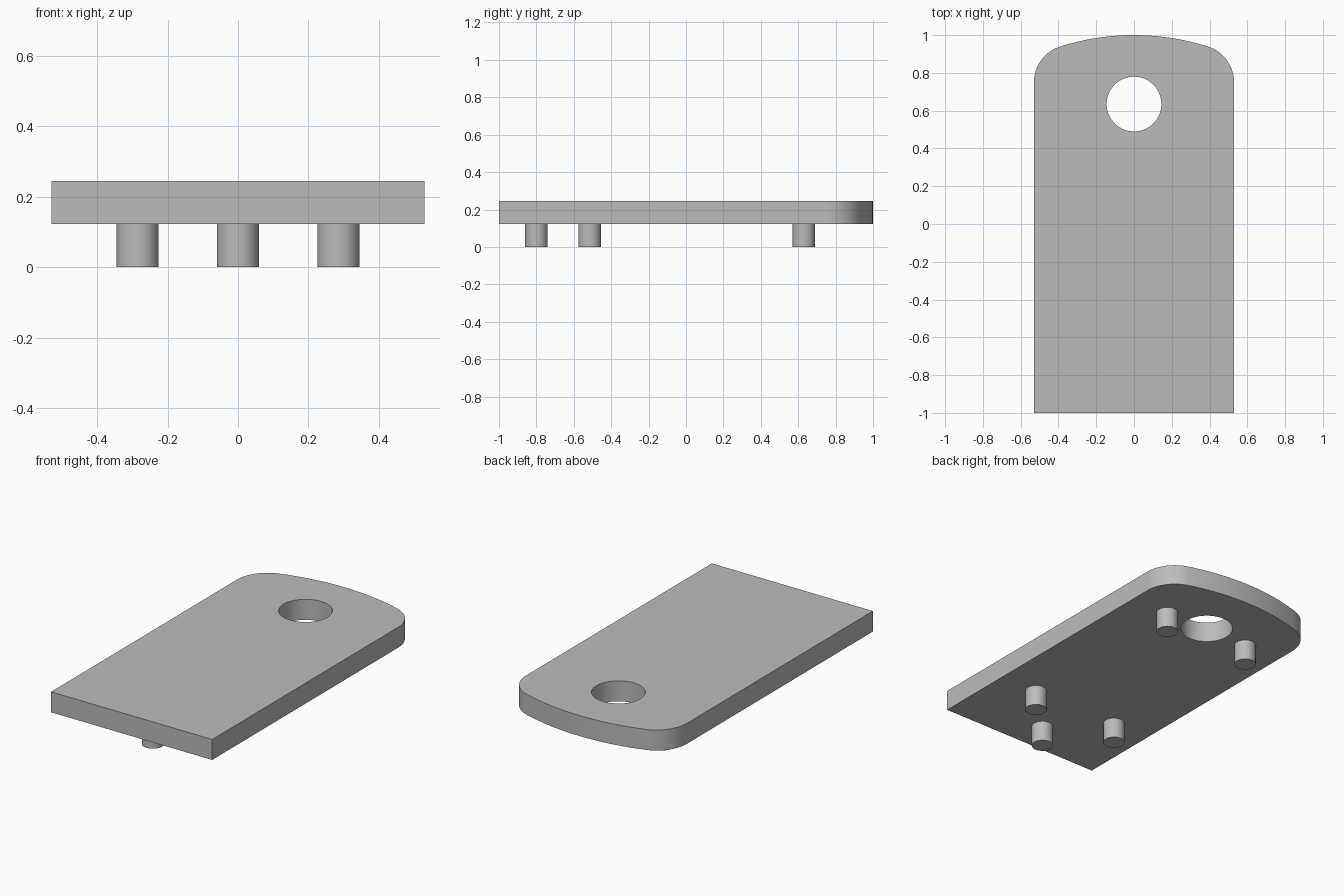
import bpy
import bmesh
from math import sin, cos, atan2, sqrt, pi, tau, radians

cube = bpy.data.objects.get("Cube")
if cube:
    bpy.data.objects.remove(cube, do_unlink=True)

HALF_W, BOTTOM, TOP = 0.53, 0.123, 0.245
CROWN_R, CORNER_R = 1.3, 0.2
HOLE_Y, HOLE_R = 0.635, 0.145
PEG_R = 0.06

grey = bpy.data.materials.new("plain grey")
grey.use_nodes = True
colour = (0.5, 0.5, 0.5, 1)
grey.diffuse_color = colour
grey.node_tree.nodes["Principled BSDF"].inputs["Base Color"].default_value = colour


def arc(cx, cy, r, start, end, steps):
    return [(cx + r * cos(start + (end - start) * i / steps),
             cy + r * sin(start + (end - start) * i / steps))
            for i in range(steps + 1)]


def finish(bm, name):
    bmesh.ops.recalc_face_normals(bm, faces=bm.faces)
    mesh = bpy.data.meshes.new(name)
    bm.to_mesh(mesh)
    bm.free()
    mesh.materials.append(grey)
    obj = bpy.data.objects.new(name, mesh)
    bpy.context.collection.objects.link(obj)
    bpy.ops.object.select_all(action="DESELECT")
    obj.select_set(True)
    bpy.context.view_layer.objects.active = obj
    bpy.ops.object.shade_smooth_by_angle(angle=radians(30))
    return obj


def add_loop(bm, points):
    verts = [bm.verts.new((x, y, BOTTOM)) for x, y in points]
    return [bm.edges.new((a, b)) for a, b in zip(verts, verts[1:] + verts[:1])]


# Plate: square front, rounded corners tangent to a shallow crowned back
corner_x = HALF_W - CORNER_R
crown_y = 1 - CROWN_R
corner_y = crown_y + sqrt((CROWN_R - CORNER_R) ** 2 - corner_x ** 2)
tangent = atan2(corner_y - crown_y, corner_x)
outline = [(-HALF_W, -1), (HALF_W, -1)]
outline += arc(corner_x, corner_y, CORNER_R, 0, tangent, 16)
outline += arc(0, crown_y, CROWN_R, tangent, pi - tangent, 24)[1:-1]
outline += arc(-corner_x, corner_y, CORNER_R, pi - tangent, pi, 16)

bm = bmesh.new()
edges = add_loop(bm, outline)
edges += add_loop(bm, arc(0, HOLE_Y, HOLE_R, 0, tau, 64)[:-1])
bmesh.ops.triangle_fill(bm, use_beauty=True, edges=edges)
result = bmesh.ops.extrude_face_region(bm, geom=bm.faces[:], use_keep_orig=True)
raised = [g for g in result["geom"] if isinstance(g, bmesh.types.BMVert)]
bmesh.ops.translate(bm, verts=raised, vec=(0, 0, TOP - BOTTOM))
finish(bm, "plate")

# Pegs underneath: a pair near the hole, a pair and a single near the front
pegs = {
    "back_left_peg": (0.285, 0.63),
    "back_right_peg": (-0.285, 0.63),
    "front_left_peg": (0.285, -0.515),
    "front_right_peg": (-0.285, -0.515),
    "front_centre_peg": (0, -0.8),
}
for name, (x, y) in pegs.items():
    bm = bmesh.new()
    bmesh.ops.create_cone(bm, cap_ends=True, segments=48, radius1=PEG_R,
                          radius2=PEG_R, depth=BOTTOM)
    peg = finish(bm, name)
    peg.location = (x, y, BOTTOM / 2)
